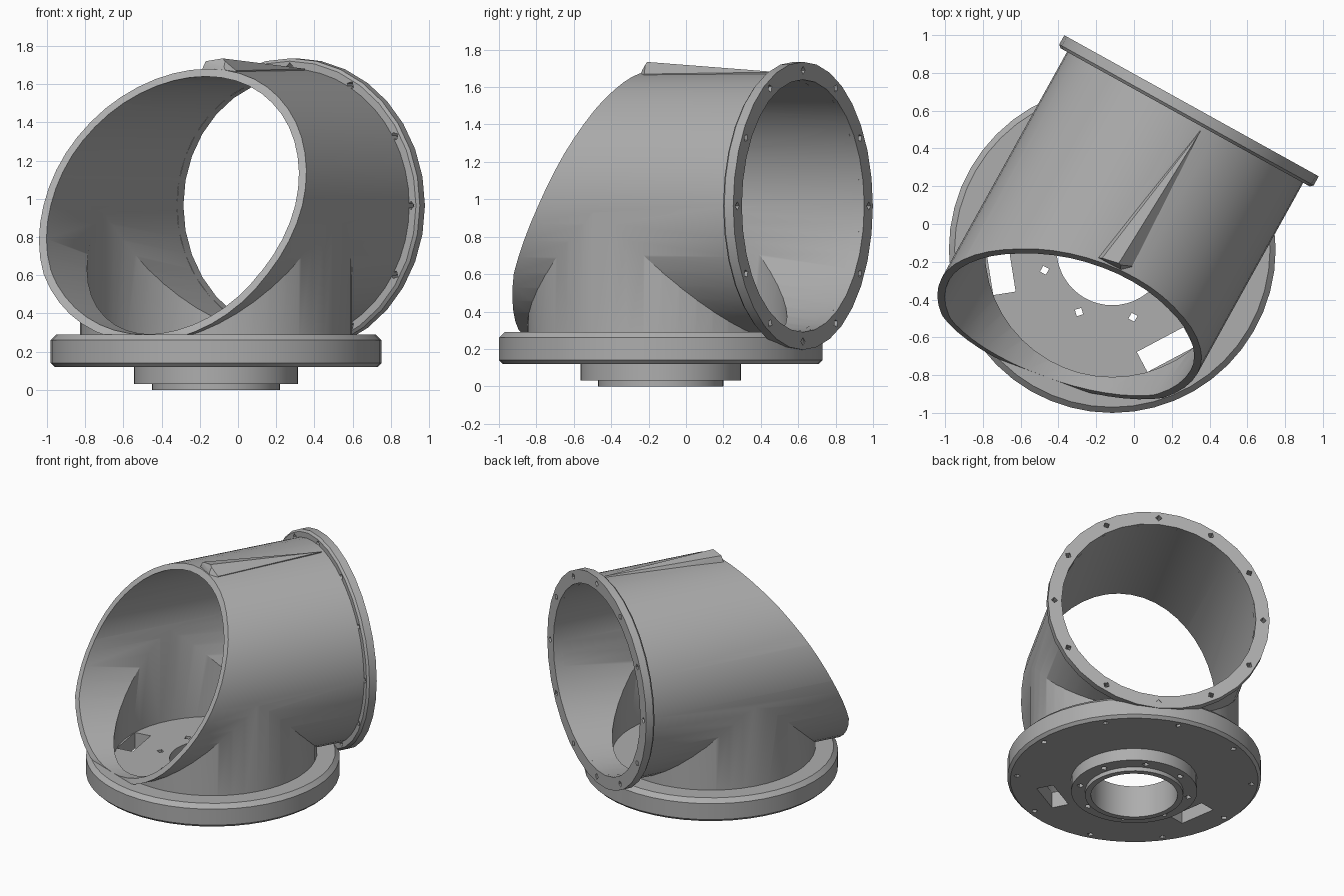
import bpy, bmesh
from math import radians, sin, cos, pi
from mathutils import Matrix, Vector

cube = bpy.data.objects.get("Cube")
if cube:
    bpy.data.objects.remove(cube, do_unlink=True)

grey = bpy.data.materials.new("plain grey")
grey.use_nodes = True
GREY = (0.42, 0.42, 0.42, 1)
grey.diffuse_color = GREY
grey.node_tree.nodes["Principled BSDF"].inputs["Base Color"].default_value = GREY

# Pipe frame: x across the pipe, y along it, z up
FRAME = Matrix.Rotation(radians(-29), 4, "Z")
AXIS_Z = 0.965
PIPE = FRAME @ Matrix.Translation((-0.037, 0, AXIS_Z)) @ Matrix.Rotation(-pi / 2, 4, "X")
BASE = Matrix.Translation((-0.115, -0.135, 0))
OUTER, INNER = 0.715, 0.675


def finish(name, bm, matrix):
    bmesh.ops.recalc_face_normals(bm, faces=bm.faces)
    mesh = bpy.data.meshes.new(name)
    bm.to_mesh(mesh)
    bm.free()
    mesh.transform(matrix)
    mesh.materials.append(grey)
    obj = bpy.data.objects.new(name, mesh)
    bpy.context.collection.objects.link(obj)
    return obj


def lathe(name, profile, matrix, sides=48):
    """Revolve a closed (radius, height) profile into a ring."""
    bm = bmesh.new()
    rings = [[bm.verts.new((r * cos(2 * pi * i / sides), r * sin(2 * pi * i / sides), h))
              for r, h in profile] for i in range(sides)]
    n = len(profile)
    for i in range(sides):
        a, b = rings[i], rings[(i + 1) % sides]
        for j in range(n):
            k = (j + 1) % n
            bm.faces.new((a[j], b[j], b[k], a[k]))
    return finish(name, bm, matrix)


def rod(name, radius, low, high, matrix, sides=48):
    bm = bmesh.new()
    bmesh.ops.create_cone(bm, cap_ends=True, segments=sides, radius1=radius, radius2=radius,
                          depth=high - low, matrix=Matrix.Translation((0, 0, (low + high) / 2)))
    return finish(name, bm, matrix)


def combine(target, tool, operation="DIFFERENCE"):
    mod = target.modifiers.new("combine", "BOOLEAN")
    mod.operation, mod.solver, mod.object = operation, "EXACT", tool
    bpy.context.view_layer.objects.active = target
    bpy.ops.object.modifier_apply(modifier=mod.name)
    bpy.data.objects.remove(tool, do_unlink=True)


def bolt_holes(target, count, circle, size, low, high, matrix):
    for i in range(count):
        spot = matrix @ Matrix.Rotation(2 * pi * i / count, 4, "Z") @ Matrix.Translation((circle, 0, 0))
        combine(target, rod("hole_cutter", size, low, high, spot, 4))


# Elbow: horizontal pipe joined to an upright neck of the same size
elbow = rod("elbow_pipe", OUTER, -1.15, 0.67, PIPE)
combine(elbow, rod("neck", OUTER - 0.003, 0.2, 0.93, BASE), "UNION")

# Ridge along the top of the pipe
bm = bmesh.new()
for p in ((-0.11, -0.26, 1.6), (0.09, -0.26, 1.6), (-0.06, -0.24, 1.72), (0.03, -0.23, 1.735),
          (0.1, -0.2, 1.67), (0.07, 0.6, 1.68), (0.03, 0.6, 1.6)):
    bm.verts.new(p)
bmesh.ops.convex_hull(bm, input=bm.verts)
combine(elbow, finish("ridge", bm, FRAME), "UNION")

# Hollow both passages
combine(elbow, rod("pipe_bore", INNER, -2, 2, PIPE))
combine(elbow, rod("neck_bore", INNER, 0.1, 0.94, BASE))

# Slanted, slightly bowed front mouth
mouth = [(-2, 0.1), (-0.95, 0.1), (-0.93, 0.3), (-0.82, 0.6), (-0.63, 0.965),
         (-0.49, 1.25), (-0.36, 1.5), (-0.23, 1.72), (-0.18, 1.9), (-2, 1.9)]
bm = bmesh.new()
ends = [[bm.verts.new((u, a + 0.15 * u, z)) for a, z in mouth] for u in (-1.2, 1.2)]
for end in ends:
    bm.faces.new(end)
for j in range(len(mouth)):
    k = (j + 1) % len(mouth)
    bm.faces.new((ends[0][j], ends[1][j], ends[1][k], ends[0][k]))
combine(elbow, finish("mouth_cutter", bm, FRAME))

# End flange
flange = lathe("end_flange", [(INNER, 0.625), (0.755, 0.625), (0.77, 0.64), (0.77, 0.695),
                              (INNER, 0.695)], PIPE, 32)
bolt_holes(flange, 12, 0.725, 0.022, 0.6, 0.72, PIPE)

# Base plate with stepped hub below
base = lathe("base_plate", [(0.295, 0), (0.335, 0), (0.335, 0.03), (0.43, 0.03), (0.43, 0.12),
                            (0.845, 0.12), (0.865, 0.14), (0.865, 0.26), (0.835, 0.29),
                            (0.68, 0.29), (0.68, 0.24), (0.295, 0.24)], BASE)
bolt_holes(base, 8, 0.375, 0.025, -0.1, 0.4, BASE @ Matrix.Rotation(radians(17), 4, "Z"))
bolt_holes(base, 10, 0.8, 0.022, 0.05, 0.17, BASE)

# Two slots through the floor
for angle in (189, 298):
    bm = bmesh.new()
    bmesh.ops.create_cube(bm, size=1, matrix=Matrix.Diagonal((0.12, 0.28, 0.5, 1)))
    place = BASE @ Matrix.Rotation(radians(angle), 4, "Z") @ Matrix.Translation((0.6, 0, 0.2))
    combine(base, finish("slot_cutter", bm, place))

for obj in (elbow, flange, base):
    bpy.ops.object.select_all(action="DESELECT")
    obj.select_set(True)
    bpy.context.view_layer.objects.active = obj
    bpy.ops.object.shade_smooth_by_angle(angle=radians(30))
